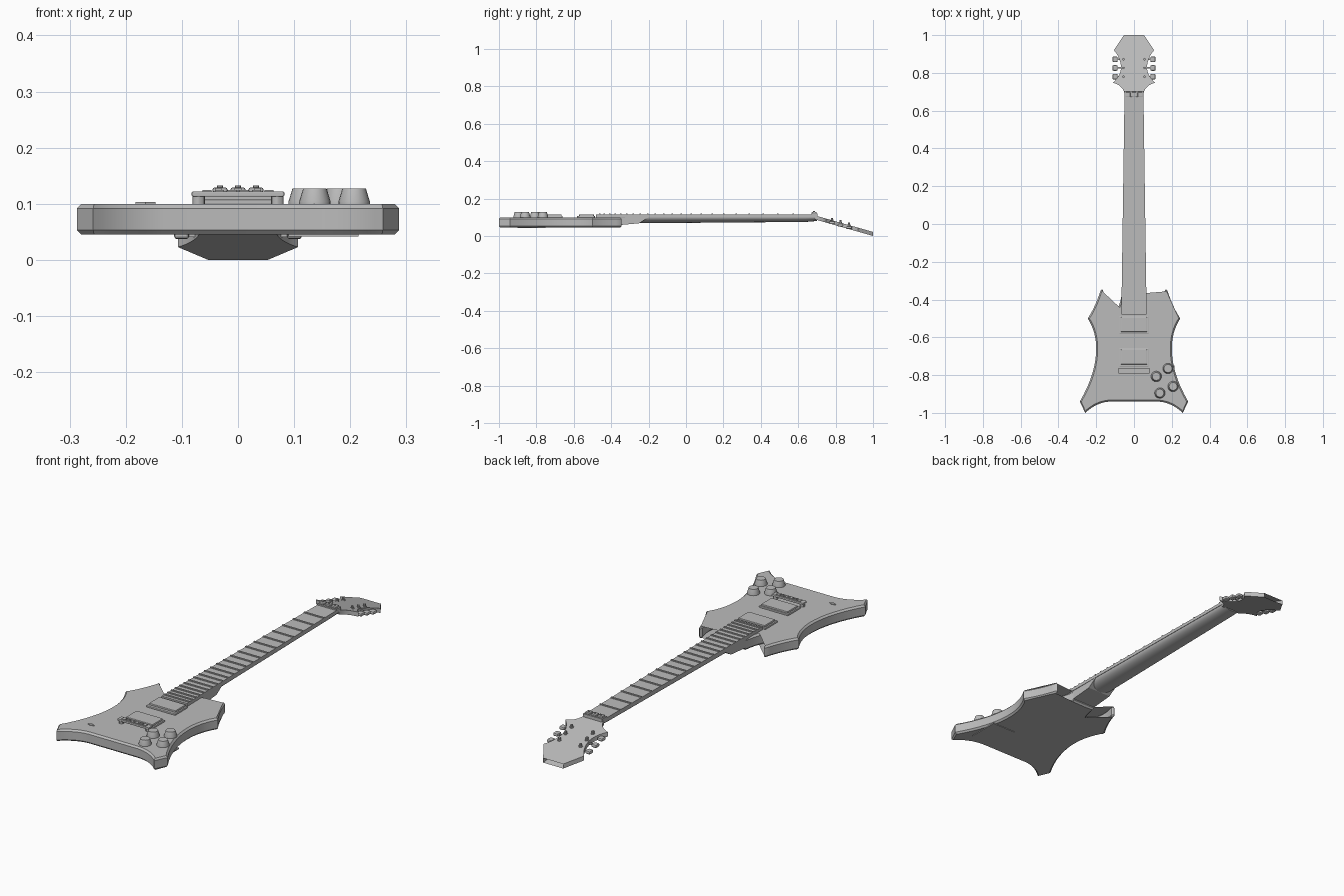
import bpy, bmesh, math
from mathutils import Vector

if "Cube" in bpy.data.objects:
    bpy.data.objects.remove(bpy.data.objects["Cube"])

grey = bpy.data.materials.new("plain grey")
grey.use_nodes = True
grey.diffuse_color = (0.5, 0.5, 0.5, 1)
grey.node_tree.nodes["Principled BSDF"].inputs["Base Color"].default_value = (0.5, 0.5, 0.5, 1)


def finish(name, bm, smooth=True):
    bmesh.ops.recalc_face_normals(bm, faces=bm.faces)
    mesh = bpy.data.meshes.new(name)
    bm.to_mesh(mesh)
    bm.free()
    mesh.materials.append(grey)
    ob = bpy.data.objects.new(name, mesh)
    bpy.context.collection.objects.link(ob)
    if smooth:
        bpy.ops.object.select_all(action="DESELECT")
        ob.select_set(True)
        bpy.context.view_layer.objects.active = ob
        bpy.ops.object.shade_smooth_by_angle(angle=math.radians(30))
    return ob


def loft(name, rings, smooth=True):
    """Skin closed rings of equal length and cap both ends."""
    bm = bmesh.new()
    rows = [[bm.verts.new(p) for p in ring] for ring in rings]
    n = len(rows[0])
    for a, b in zip(rows, rows[1:]):
        for i in range(n):
            j = (i + 1) % n
            bm.faces.new((a[i], a[j], b[j], b[i]))
    caps = [bm.faces.new(rows[0]), bm.faces.new(rows[-1])]
    bmesh.ops.triangulate(bm, faces=caps)
    return finish(name, bm, smooth)


def box(name, x, y, z, bevel=0.0):
    """Box from (low, high) pairs."""
    ring = lambda h: [(x[0], y[0], h), (x[1], y[0], h), (x[1], y[1], h), (x[0], y[1], h)]
    ob = loft(name, [ring(z[0]), ring(z[1])], False)
    if bevel:
        mod = ob.modifiers.new("soft edges", "BEVEL")
        mod.width, mod.segments = bevel, 2
    return ob


def cone(name, x, y, levels, sides=20):
    """Turned part from (z, radius) levels."""
    turn = [2 * math.pi * i / sides for i in range(sides)]
    return loft(name, [[(x + r * math.cos(t), y + r * math.sin(t), z) for t in turn]
                       for z, r in levels])


def mirrored_outline(start, steps, n=8):
    """Half outline of lines (end) and curves (control, end), mirrored in x."""
    pts = [Vector(start)]
    for step in steps:
        a, end = pts[-1], Vector(step[-1])
        if len(step) == 1:
            pts.append(end)
            continue
        c = Vector(step[0])
        for i in range(1, n + 1):
            t = i / n
            pts.append(a * (1 - t) ** 2 + c * 2 * t * (1 - t) + end * t * t)
    return pts + [Vector((-p.x, p.y)) for p in pts[-2:0:-1]]


def inset(pts, d):
    out = []
    for i, p in enumerate(pts):
        e = (pts[(i + 1) % len(pts)] - p).normalized()
        f = (p - pts[i - 1]).normalized()
        nrm = (Vector((-e.y, e.x)) + Vector((-f.y, f.x))).normalized()
        out.append(p + nrm * d)
    return out


# Body with chamfered rims
body = mirrored_outline((0, -.94), [
    [(.13, -.94)], [(.2, -.945), (.258, -1)], [(.287, -.94)],
    [(.2, -.79), (.2, -.66)], [(.2, -.57), (.245, -.5)],
    [(.205, -.44), (.177, -.352)], [(.17, -.345)], [(.162, -.355)],
    [(.178, -.42), (.17, -.455)], [(.16, -.495), (.13, -.495)],
    [(.085, -.49), (.062, -.36)], [(0, -.36)]])
loft("body", [[(p.x, p.y, z) for p in inset(body, d)]
              for z, d in ((.045, .008), (.053, 0), (.092, 0), (.1, .008))])

# Heel tapering into the neck
loft("neck_heel", [[(x, -.45, .052), (x, -.36, .058), (x, -.25, .068), (x, -.2, .1), (x, -.45, .1)]
                   for x in (-.062, .062)], False)

# Rounded neck and flat fretboard
def half_width(y):
    return .05 + (.69 - y) / 1.17 * .017

neck_rings = []
for y, low in ((-.4, .067), (.64, .075), (.7, .08)):
    w = half_width(y) - .002
    neck_rings.append([(w * math.cos(t), y, .101 - (.101 - low) * math.sin(t))
                       for t in [math.pi * i / 14 for i in range(15)]])
loft("neck", neck_rings)
loft("fretboard", [[(-half_width(y), y, .1), (half_width(y), y, .1),
                    (half_width(y), y, .115), (-half_width(y), y, .115)]
                   for y in (-.48, .7)], False)

# Frets follow the equal-tempered spacing
for i in range(1, 23):
    y = .66 - 1.56 * (1 - 2 ** (-i / 12))
    w = half_width(y)
    box(f"fret_{i}", (-w, w), (y - .004, y + .004), (.113, .119))

# Locking nut with three clamps
box("nut", (-.05, .05), (.668, .703), (.1, .121))
for i in (-1, 0, 1):
    box("nut_clamp", (i * .032 - .013, i * .032 + .013), (.672, .698), (.12, .129), .003)
    cone("nut_bolt", i * .032, .685, [(.127, .005), (.133, .005)], 8)

# Headstock leaning back
def lean(y):
    return -(y - .7) * .2853

head = mirrored_outline((0, .69), [
    [(.05, .69)], [(.06, .735), (.112, .748)],
    [(.065, .79), (.069, .84)], [(.078, .89), (.107, .92)],
    [(.053, 1)], [(.043, .955), (.053, .935)],
    [(.05, .915), (.03, .915)], [(0, .919)]])
loft("headstock", [[(p.x, p.y, z + lean(p.y)) for p in head] for z in (.0856, .107)])

# Tuners: post, stem and button on each side
for side in (-1, 1):
    for y in (.78, .826, .872):
        z = .094 + lean(y)
        cone("tuner_post", side * .056, y, [(z, .006), (z + .026, .006)], 10)
        cone("tuner_washer", side * .056, y, [(z, .009), (z + .016, .009)], 10)
        box("tuner_stem", sorted((side * .05, side * .1)), (y - .004, y + .004), (z - .004, z + .004))
        box("tuner_button", sorted((side * .087, side * .114)), (y - .015, y + .015),
            (z - .008, z + .008), .006)

# Pickups with raised covers
for y in (-.535, -.707):
    box("pickup_frame", (-.077, .077), (y - .048, y + .048), (.098, .108), .003)
    box("pickup_cover", (-.07, .07), (y - .036, y + .042), (.105, .116), .003)

# Bridge bar on two posts, with saddles
box("bridge", (-.083, .083), (-.792, -.762), (.113, .122), .003)
for side in (-1, 1):
    cone("bridge_post", side * .07, -.777, [(.098, .011), (.118, .011)], 12)
for i in range(6):
    x = (i - 2.5) * .022
    box("bridge_saddle", (x - .008, x + .008), (-.786, -.768), (.12, .125))
for x in (-.035, 0, .035):
    box("bridge_screw", (x - .006, x + .006), (-.78, -.772), (.124, .128))

# Control knobs
for x, y in ((.18, -.765), (.118, -.807), (.207, -.86), (.137, -.895)):
    cone("knob", x, y, [(.099, .028), (.104, .028), (.127, .021)], 20)

# Small jack plate on top and control cover underneath
jack = mirrored_outline((0, -.878), [[(.018, -.87)], [(0, -.862)]])
loft("jack_plate", [[(p.x - .165, p.y, z) for p in jack] for z in (.098, .103)], False)
box("control_cover", (.09, .215), (-.9, -.75), (.042, .047))
